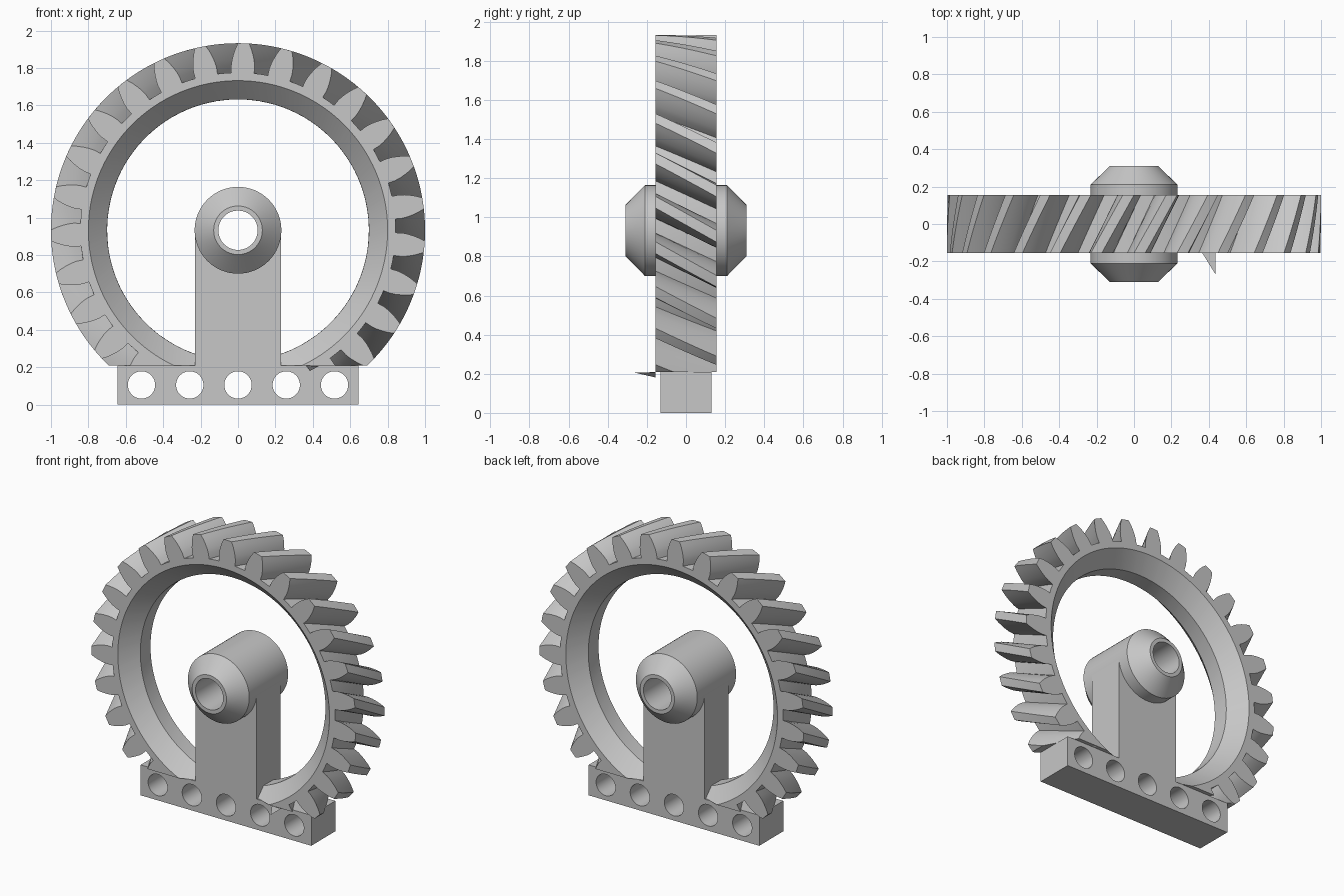
import bpy, bmesh
from math import sin, cos, pi, radians
from mathutils import Vector

cube = bpy.data.objects.get("Cube")
if cube:
    bpy.data.objects.remove(cube, do_unlink=True)

AXLE_Z = 0.932     # height of the gear axis
BASE_TOP = 0.208
HALF_W = 0.155     # half the gear width
TEETH = 27
PITCH = 2 * pi / TEETH
TWIST = radians(9.93)

grey = bpy.data.materials.new("plain grey")
grey.use_nodes = True
grey.diffuse_color = (0.57, 0.57, 0.57, 1)
grey.node_tree.nodes["Principled BSDF"].inputs["Base Color"].default_value = grey.diffuse_color


def finish(name, bm, smooth=True):
    """Turn a bmesh into a shaded, coloured object."""
    bmesh.ops.recalc_face_normals(bm, faces=bm.faces)
    mesh = bpy.data.meshes.new(name)
    bm.to_mesh(mesh)
    bm.free()
    mesh.materials.append(grey)
    obj = bpy.data.objects.new(name, mesh)
    bpy.context.collection.objects.link(obj)
    if smooth:
        shade(obj)
    return obj


def activate(obj):
    bpy.ops.object.select_all(action='DESELECT')
    obj.select_set(True)
    bpy.context.view_layer.objects.active = obj


def shade(obj):
    activate(obj)
    bpy.ops.object.shade_smooth_by_angle(angle=radians(30))


def ring_loft(loops):
    """Bridge rings of (y, [(radius, angle), ...]) around the axle, closing last to first."""
    bm = bmesh.new()
    rings = [[bm.verts.new((r * cos(a), y, AXLE_Z + r * sin(a))) for r, a in pts]
             for y, pts in loops]
    n = len(rings[0])
    for k, ring in enumerate(rings):
        nxt = rings[(k + 1) % len(rings)]
        for i in range(n):
            j = (i + 1) % n
            bm.faces.new((ring[i], ring[j], nxt[j], nxt[i]))
    return bm


def prism(outline, half_depth):
    """Extrude an x-z outline along y."""
    bm = bmesh.new()
    face = bm.faces.new([bm.verts.new((x, -half_depth, z)) for x, z in outline])
    ext = bmesh.ops.extrude_face_region(bm, geom=[face])
    verts = [v for v in ext["geom"] if isinstance(v, bmesh.types.BMVert)]
    bmesh.ops.translate(bm, verts=verts, vec=(0, 2 * half_depth, 0))
    return bm


# Helical gear ring: one tooth flank (radius, half angle in degrees), mirrored and repeated
flank = [(0.843, 4.15), (0.88, 4.1), (0.91, 3.75), (0.94, 3.2), (0.97, 2.55), (1.0, 1.72)]
tooth = [(r, -radians(a)) for r, a in flank] + [(1.0, 0)]
tooth += [(r, radians(a)) for r, a in reversed(flank)] + [(0.843, PITCH / 2)]


def gear_ring(y, radius=None):
    turn = pi / 2 - PITCH / 2 - TWIST * y / (2 * HALF_W)
    return (y, [(radius or r, a + turn + k * PITCH)
                for k in range(TEETH) for r, a in tooth])


steps = 10
loops = [gear_ring(HALF_W * (2 * s / steps - 1)) for s in range(steps + 1)]
loops += [gear_ring(y, r) for y, r in
          ((HALF_W, 0.8), (0.055, 0.7), (-0.055, 0.7), (-HALF_W, 0.8))]
bm = ring_loft(loops)
# Flat cut where the ring meets the base
bmesh.ops.bisect_plane(bm, geom=bm.verts[:] + bm.edges[:] + bm.faces[:],
                       plane_co=(0, 0, BASE_TOP), plane_no=(0, 0, 1), clear_inner=True)
rim = [e for e in bm.edges if e.is_boundary]
bmesh.ops.triangle_fill(bm, edges=rim, use_beauty=True, normal=Vector((0, 0, -1)))
finish("gear_ring", bm)

# Hub with conical ends and a through bore
hub_profile = [(-0.31, 0.13), (-0.21, 0.232), (0.21, 0.232),
               (0.31, 0.13), (0.31, 0.105), (-0.31, 0.105)]
finish("hub", ring_loft([(y, [(r, 2 * pi * i / 64) for i in range(64)])
                         for y, r in hub_profile]))

# Post, hollowed at the top so the bore stays open
arch = [(0.17 * cos(a), AXLE_Z - 0.17 * sin(a)) for a in (pi * i / 16 for i in range(17))]
outline = [(-0.231, BASE_TOP), (0.231, BASE_TOP), (0.231, AXLE_Z)] + arch + [(-0.231, AXLE_Z)]
finish("post", prism(outline, 0.13), smooth=False)

# Base bar with five round holes
base = finish("base", prism([(-0.645, 0), (0.645, 0), (0.645, BASE_TOP), (-0.645, BASE_TOP)], 0.13),
              smooth=False)
for i in range(-2, 3):
    bpy.ops.mesh.primitive_cylinder_add(vertices=48, radius=0.073, depth=1,
                                        location=(0.258 * i, 0, 0.105), rotation=(pi / 2, 0, 0))
    cutter = bpy.context.object
    cutter.name = "hole_cutter"
    cutter.hide_render = True
    activate(base)
    mod = base.modifiers.new("hole", 'BOOLEAN')
    mod.operation = 'DIFFERENCE'
    mod.solver = 'EXACT'
    mod.object = cutter
    bpy.ops.object.modifier_apply(modifier=mod.name)
    bpy.data.objects.remove(cutter, do_unlink=True)
shade(base)

# Small pointed sliver at the foot of the ring
bm = bmesh.new()
corners = [(0.365, -HALF_W, 0.208), (0.385, -HALF_W, 0.181),
           (0.435, -HALF_W, 0.207), (0.435, -0.268, 0.207)]
bmesh.ops.convex_hull(bm, input=[bm.verts.new(c) for c in corners])
finish("foot_sliver", bm, smooth=False)
